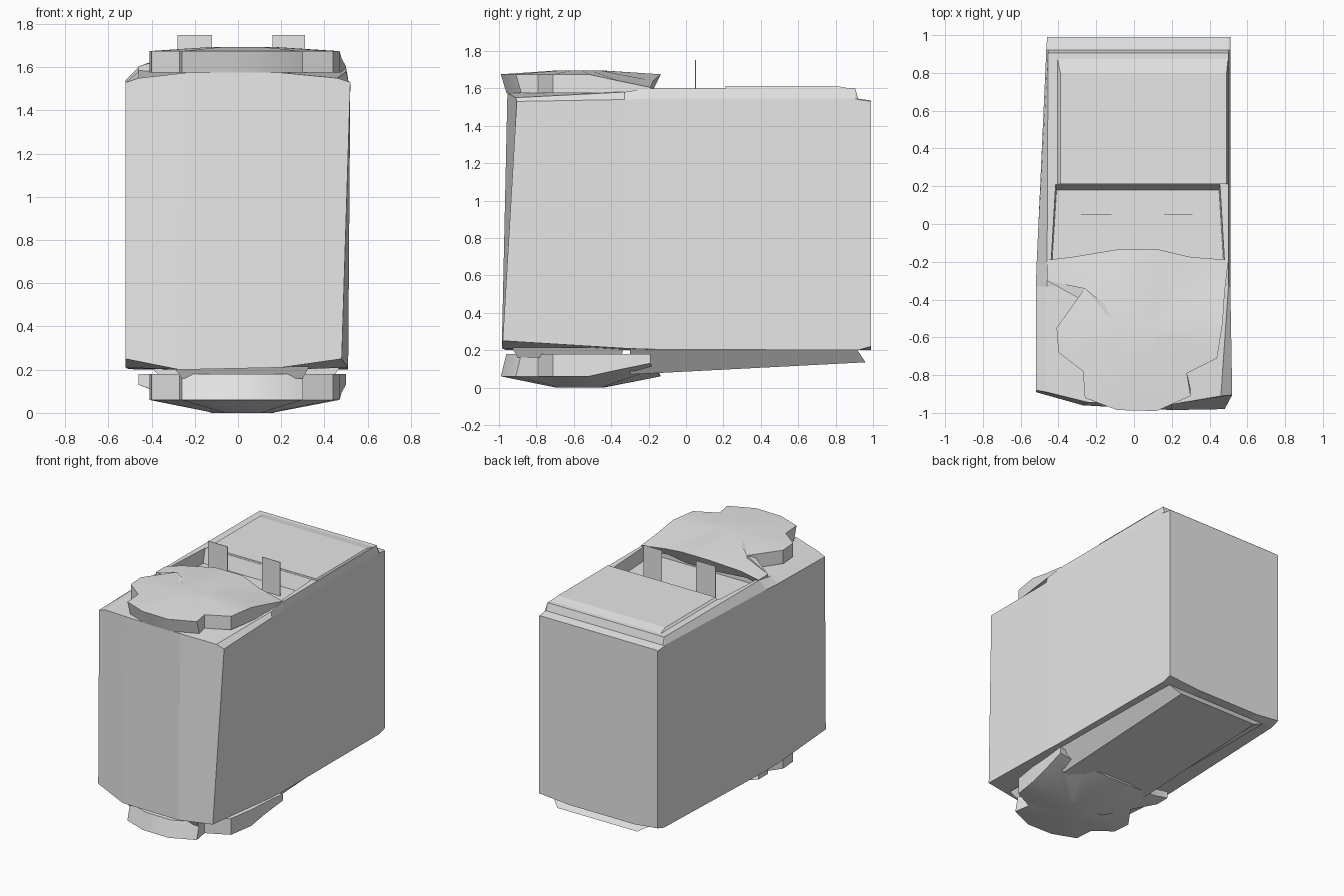
import bpy, bmesh

if "Cube" in bpy.data.objects:
    bpy.data.objects.remove(bpy.data.objects["Cube"])

grey = bpy.data.materials.new("plain grey")
grey.use_nodes = True
grey.diffuse_color = (0.8, 0.8, 0.8, 1)
grey.node_tree.nodes["Principled BSDF"].inputs["Base Color"].default_value = (0.8, 0.8, 0.8, 1)


def finish(name, bm):
    bmesh.ops.recalc_face_normals(bm, faces=bm.faces)
    mesh = bpy.data.meshes.new(name)
    bm.to_mesh(mesh)
    bm.free()
    mesh.materials.append(grey)
    obj = bpy.data.objects.new(name, mesh)
    bpy.context.collection.objects.link(obj)
    return obj


def loft(name, rings, caps):
    """Skin equal-length rings, then close both ends with the given index loops."""
    bm = bmesh.new()
    vs = [[bm.verts.new(p) for p in ring] for ring in rings]
    n = len(vs[0])
    for a, b in zip(vs, vs[1:]):
        for i in range(n):
            j = (i + 1) % n
            bm.faces.new((a[i], a[j], b[j], b[i]))
    for end in (vs[0], vs[-1]):
        for cap in caps:
            bm.faces.new([end[i] for i in cap])
    return finish(name, bm)


def frustum(name, bottom, top):
    return loft(name, [bottom, top], [(0, 1, 2, 3)])


def rect(x0, x1, y0, y1, z):
    return [(x0, y0, z), (x1, y0, z), (x1, y1, z), (x0, y1, z)]


def section(y, xl, xr, zb, zs, zc):
    # corner, bevelled shoulder and flat crown of the casing at one depth
    il, ir = max(xl + 0.01, -0.46), xr - 0.01
    return [(xl, y, zb), (xl, y, zs), (il, y, zc), (-0.25, y, zc), (0.25, y, zc),
            (ir, y, zc), (xr, y, zs), (xr, y, zb), (0.25, y, 0.2), (-0.27, y, 0.2)]


# Casing: front section is leaned and bowed by hand
front = [(-0.52, -0.89, 0.25), (-0.52, -0.88, 1.53), (-0.46, -0.89, 1.55),
         (-0.24, -0.945, 1.575), (0.2, -0.955, 1.575), (0.46, -0.91, 1.55),
         (0.52, -0.905, 1.53), (0.48, -0.98, 0.25), (0.2, -0.985, 0.21), (-0.27, -0.96, 0.2)]
stations = [(-0.33, -0.52, 0.51, 0.21, 1.54, 1.58), (-0.2, -0.515, 0.51, 0.205, 1.545, 1.6),
            (0.905, -0.465, 0.51, 0.2, 1.545, 1.6), (0.92, -0.465, 0.51, 0.2, 1.54, 1.545),
            (0.99, -0.46, 0.51, 0.22, 1.53, 1.535)]
casing = loft("casing", [front] + [section(*s) for s in stations],
              [(0, 1, 2, 3, 9), (9, 3, 4, 8), (8, 4, 5, 6, 7)])

# Terminal well cut into the casing top
cutter = frustum("well_cutter",
                 [(-0.44, -0.3, 1.5), (0.48, -0.3, 1.5), (0.45, 0.18, 1.5), (-0.41, 0.18, 1.5)],
                 [(-0.45, -0.3, 1.7), (0.49, -0.3, 1.7), (0.46, 0.24, 1.7), (-0.42, 0.24, 1.7)])
cutter.hide_render = True
cut = casing.modifiers.new("well", "BOOLEAN")
cut.operation, cut.object, cut.solver = "DIFFERENCE", cutter, "EXACT"
bpy.context.view_layer.objects.active = casing
bpy.ops.object.modifier_apply(modifier="well")
bpy.data.objects.remove(cutter)

# Raised lid behind the well
frustum("lid_panel", rect(-0.41, 0.5, 0.212, 0.9, 1.595), rect(-0.39, 0.49, 0.212, 0.8, 1.613))

# Thin upright terminals
for side, x0, x1 in (("right", -0.28, -0.12), ("left", 0.16, 0.31)):
    frustum(side + "_terminal", rect(x0, x1, 0.049, 0.053, 1.49), rect(x0, x1, 0.049, 0.053, 1.75))

# Base tray, tapering downward and shallower toward the back
frustum("base_tray",
        [(-0.27, -0.3, 0.07), (0.38, -0.3, 0.07), (0.38, 0.96, 0.135), (-0.27, 0.96, 0.135)],
        [(-0.4, -0.3, 0.21), (0.47, -0.3, 0.21), (0.46, 0.91, 0.21), (-0.4, 0.91, 0.21)])

# Scalloped caps share one outline; wing tips droop toward the casing
outline = [(-0.46, -0.19), (-0.33, -0.175), (-0.09, -0.135), (0.13, -0.135), (0.3, -0.175),
           (0.5, -0.19), (0.48, -0.36), (0.47, -0.52), (0.44, -0.71), (0.28, -0.79),
           (0.3, -0.91), (0.12, -0.99), (-0.09, -0.985), (-0.26, -0.92), (-0.27, -0.78),
           (-0.4, -0.68), (-0.41, -0.55), (-0.26, -0.34), (-0.46, -0.3)]


def cap(name, rim, thick, crown, up):
    bm = bmesh.new()
    inner, outer, core = [], [], []
    for x, y in outline:
        wing = abs(x) > 0.4 and y > -0.32
        half = abs(x) > 0.28 and y > -0.4
        droop = 0.07 if wing else 0.035 if half else 0
        lean = 0.03 if y < -0.9 else -0.05 if y > -0.2 and not wing else 0
        outer.append(bm.verts.new((x, y, rim - up * droop)))
        inner.append(bm.verts.new((x, y + lean, rim - up * thick)))
        core.append(bm.verts.new((0.02 + (x - 0.02) * 0.3, -0.57 + (y + 0.57) * 0.3, rim + up * crown)))
    n = len(outline)
    for i in range(n):
        j = (i + 1) % n
        bm.faces.new((inner[i], inner[j], outer[j], outer[i]))
        bm.faces.new((outer[i], outer[j], core[j], core[i]))
    bm.faces.new(core)
    bm.faces.new(inner)
    obj = finish(name, bm)
    bpy.ops.object.select_all(action="DESELECT")
    obj.select_set(True)
    bpy.context.view_layer.objects.active = obj
    bpy.ops.object.shade_smooth_by_angle(angle=0.5)


cap("top_cap", 1.675, 0.1, 0.02, 1)
cap("bottom_cap", 0.06, 0.12, 0.06, -1)

# Neck joining the lower cap to the casing
frustum("lower_neck", rect(-0.26, 0.3, -0.9, -0.35, 0.16), rect(-0.3, 0.33, -0.93, -0.33, 0.215))
